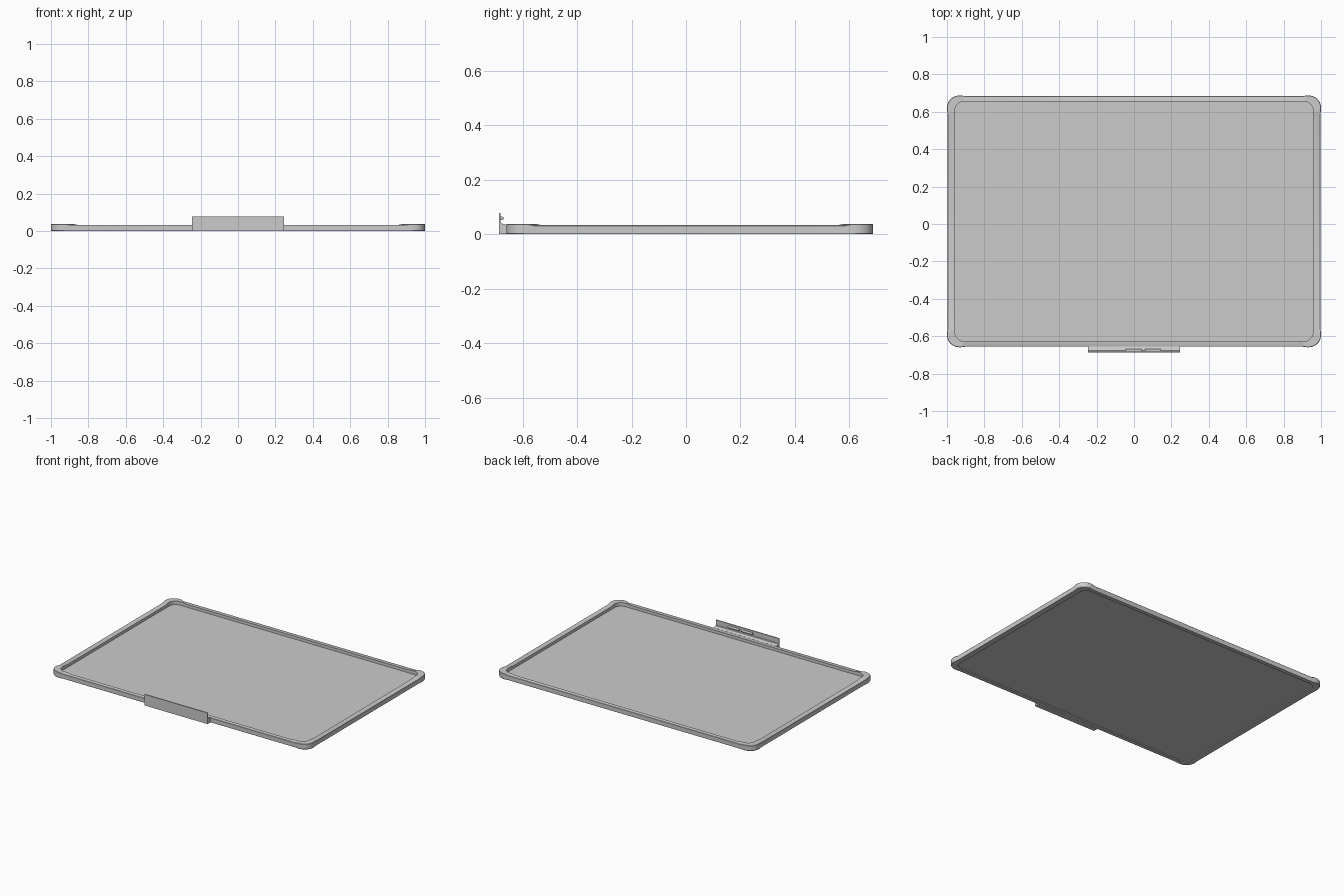
import bpy, bmesh
from math import sin, cos, pi, radians
from mathutils import Vector

if "Cube" in bpy.data.objects:
    bpy.data.objects.remove(bpy.data.objects["Cube"])

CY = 0.014  # tray centre in y


def finish(bm, name, smooth=True):
    bmesh.ops.recalc_face_normals(bm, faces=bm.faces)
    me = bpy.data.meshes.new(name)
    bm.to_mesh(me)
    bm.free()
    ob = bpy.data.objects.new(name, me)
    bpy.context.collection.objects.link(ob)
    if smooth:
        bpy.context.view_layer.objects.active = ob
        ob.select_set(True)
        bpy.ops.object.shade_smooth_by_angle(angle=radians(30))
        ob.select_set(False)
    return ob


def rounded_loop(hx, hy, r, inset=0.0, lead=(0.1, 0.075), steps=10):
    """Rounded rectangle as (x, y, raised); straight runs sit 'inset' inside the corners."""
    pts = []
    for k, (sx, sy) in enumerate([(1, 1), (-1, 1), (-1, -1), (1, -1)]):
        half = [(hx - inset, hy - lead[0], 0), (hx, hy - lead[1], 1)]
        half += [(hx - r + r * cos(a), hy - r + r * sin(a), 1)
                 for a in [pi / 2 * i / steps for i in range(steps + 1)]]
        half += [(hx - lead[1], hy, 1), (hx - lead[0], hy - inset, 0)]
        if k % 2:
            half.reverse()
        pts += [(sx * x, sy * y + CY, c) for x, y, c in half]
    return pts


def box(name, x0, x1, y0, y1, z0, z1):
    bm = bmesh.new()
    bmesh.ops.create_cube(bm, size=1)
    for v in bm.verts:
        v.co = Vector(((x0 + x1) / 2 + v.co.x * (x1 - x0),
                       (y0 + y1) / 2 + v.co.y * (y1 - y0),
                       (z0 + z1) / 2 + v.co.z * (z1 - z0)))
    return finish(bm, name, False)


# Rim: closed section swept round the tray, thicker and taller at the corners
outer = rounded_loop(1.0, 0.673, 0.065, 0.003)
inner = rounded_loop(0.958, 0.641, 0.05)
bm = bmesh.new()
rings = []
for loop, z, rise in [(outer, 0.003, 0), (outer, 0.031, 0.005),
                      (inner, 0.033, 0.005), (inner, 0.0, 0)]:
    rings.append([bm.verts.new((x, y, z + rise * c)) for x, y, c in loop])
# soft lips on the outer edge
for z, rise, at in [(0.033, 0.005, 2), (0.0, 0, 5)]:
    ring = [bm.verts.new((x * 0.998, CY + (y - CY) * 0.997, z + rise * c)) for x, y, c in outer]
    rings.insert(at, ring)
n = len(outer)
for a, b in zip(rings, rings[1:] + rings[:1]):
    for i in range(n):
        j = (i + 1) % n
        bm.faces.new((a[i], a[j], b[j], b[i]))
finish(bm, "rim")

# Recessed panel
bm = bmesh.new()
loop = rounded_loop(0.962, 0.645, 0.05)
low = [bm.verts.new((x, y, 0.007)) for x, y, c in loop]
top = [bm.verts.new((x, y, 0.013)) for x, y, c in loop]
bm.faces.new(low)
bm.faces.new(top)
for i in range(n):
    j = (i + 1) % n
    bm.faces.new((low[i], low[j], top[j], top[i]))
finish(bm, "panel")

# Front latch: L-shaped section with a thin upright plate
profile = [(-0.687, 0), (-0.655, 0), (-0.655, 0.033), (-0.664, 0.036),
           (-0.676, 0.039), (-0.680, 0.044), (-0.680, 0.078), (-0.687, 0.078)]
bm = bmesh.new()
face = bm.faces.new([bm.verts.new((-0.245, y, z)) for y, z in profile])
ext = bmesh.ops.extrude_face_region(bm, geom=[face], use_keep_orig=True)
for v in ext["geom"]:
    if isinstance(v, bmesh.types.BMVert):
        v.co.x = 0.245
finish(bm, "latch_plate")

# Hinge barrels behind the latch plate
for i, (x0, x1) in enumerate([(-0.045, 0.04), (0.06, 0.145)]):
    bpy.ops.mesh.primitive_cylinder_add(vertices=20, radius=0.0065, depth=x1 - x0,
                                        location=((x0 + x1) / 2, -0.675, 0.058),
                                        rotation=(0, pi / 2, 0))
    bpy.context.object.name = f"hinge_barrel_{i + 1}"
    bpy.ops.object.shade_smooth_by_angle(angle=radians(30))
    box(f"hinge_tab_{i + 1}", x0, x1, -0.682, -0.675, 0.0515, 0.0645)
